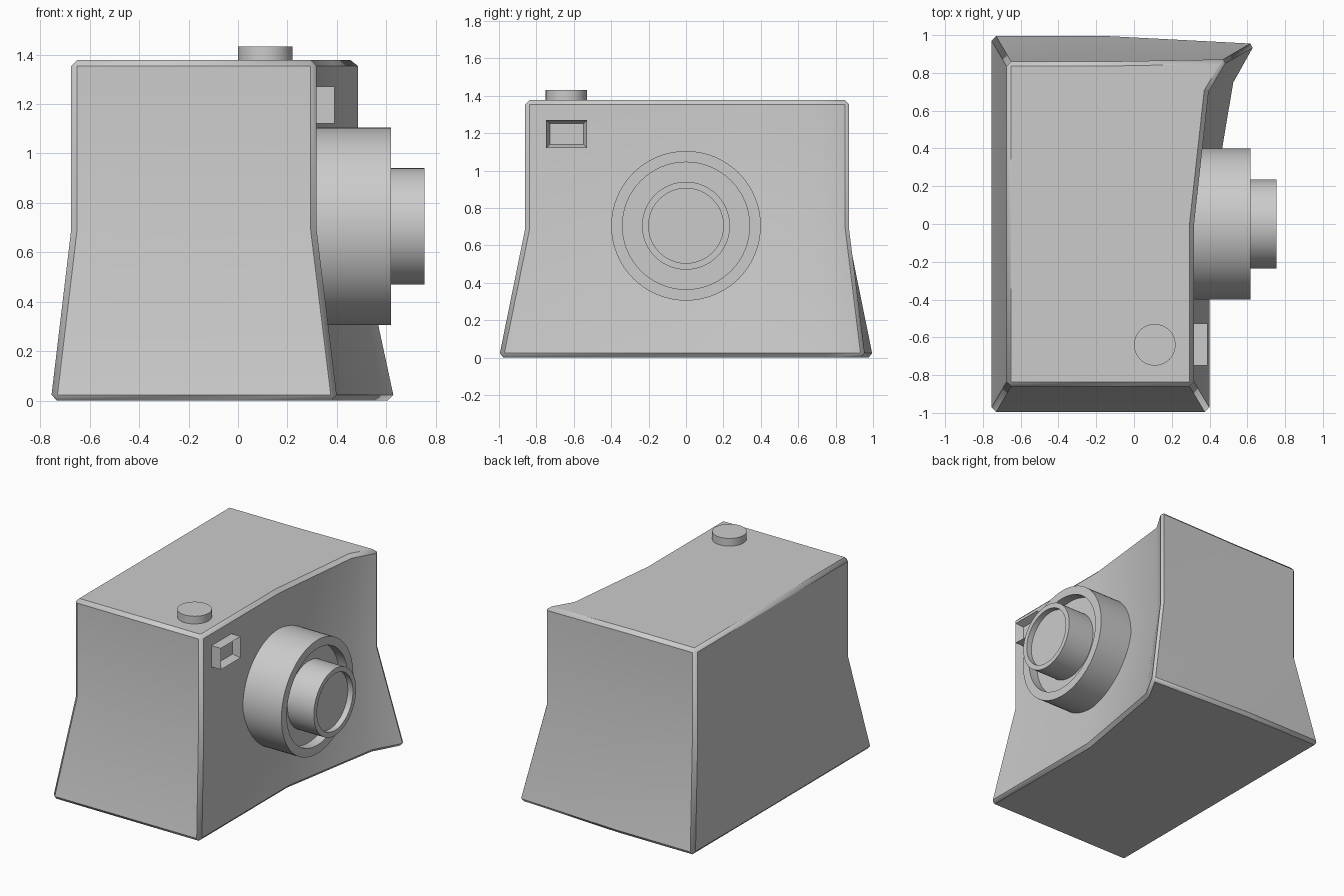
import bpy, bmesh, math
from mathutils import Matrix

cube = bpy.data.objects.get("Cube")
if cube:
    bpy.data.objects.remove(cube, do_unlink=True)


def make_object(name, bm, angle=30):
    bmesh.ops.recalc_face_normals(bm, faces=bm.faces)
    mesh = bpy.data.meshes.new(name)
    bm.to_mesh(mesh)
    bm.free()
    obj = bpy.data.objects.new(name, mesh)
    bpy.context.collection.objects.link(obj)
    bpy.ops.object.select_all(action='DESELECT')
    bpy.context.view_layer.objects.active = obj
    obj.select_set(True)
    bpy.ops.object.shade_smooth_by_angle(angle=math.radians(angle))
    return obj


def loft(sections):
    """Join (outline, height) sections into a closed solid."""
    bm = bmesh.new()
    rings = [[bm.verts.new((x, y, z)) for x, y in outline] for outline, z in sections]
    for low, high in zip(rings, rings[1:]):
        for i in range(len(low)):
            j = (i + 1) % len(low)
            bm.faces.new((low[i], low[j], high[j], high[i]))
    bm.faces.new(rings[0])
    bm.faces.new(rings[-1])
    return bm


def lathe(name, profile, matrix, steps=64):
    """Spin a (radius, height) profile about z, then place it."""
    bm = bmesh.new()
    verts = [bm.verts.new((r, 0, h)) for r, h in profile]
    edges = [bm.edges.new(pair) for pair in zip(verts, verts[1:])]
    bmesh.ops.spin(bm, geom=verts + edges, axis=(0, 0, 1), cent=(0, 0, 0),
                   angle=math.tau, steps=steps)
    bmesh.ops.remove_doubles(bm, verts=bm.verts, dist=1e-5)
    bm.transform(matrix)
    return make_object(name, bm)


# Body: straight upper half, flared foot, front wall sweeping out into a grip
upper = [(-0.675, -0.86), (-0.15, -0.86), (0.318, -0.86), (0.318, 0),
         (0.395, 0.7), (0.497, 0.872), (-0.15, 0.86), (-0.675, 0.86)]
foot = [(-0.757, -1), (-0.15, -1), (0.402, -1), (0.402, 0),
        (0.53, 0.75), (0.645, 0.957), (-0.15, 1), (-0.757, 1)]
body = make_object("body", loft([(foot, 0), (upper, 0.69), (upper, 1.378)]))
bevel = body.modifiers.new("chamfer", 'BEVEL')
bevel.width = 0.024
bevel.segments = 1
bevel.limit_method = 'ANGLE'
bevel.angle_limit = math.radians(40)
# Chamfer before the smoothing modifier, if one is present
body.modifiers.move(len(body.modifiers) - 1, 0)

# Lens: hollow outer ring and a narrower inner barrel, both along +x
lens_axis = Matrix.Translation((0, 0, 0.705)) @ Matrix.Rotation(math.pi / 2, 4, 'Y')
lathe("lens_ring", [(0, 0.2), (0.4, 0.2), (0.4, 0.618), (0.34, 0.618),
                    (0.34, 0.55), (0, 0.55)], lens_axis)
lathe("lens_barrel", [(0, 0.5), (0.235, 0.5), (0.235, 0.755), (0.2, 0.755),
                      (0.2, 0.715), (0, 0.715)], lens_axis)

# Shutter button
lathe("shutter_button", [(0, 1.36), (0.11, 1.36), (0.11, 1.432), (0, 1.432)],
      Matrix.Translation((0.11, -0.64, 0)), 48)

# Viewfinder: box with a funnel-shaped recess in its front
bm = bmesh.new()
bmesh.ops.create_cube(bm, size=1, matrix=Matrix.Translation((0.325, -0.638, 1.196))
                      @ Matrix.Diagonal((0.13, 0.22, 0.15, 1)))
front = [f for f in bm.faces if f.calc_center_median().x > 0.38]
bmesh.ops.inset_region(bm, faces=front, thickness=0.028, depth=-0.05)
make_object("viewfinder", bm)
